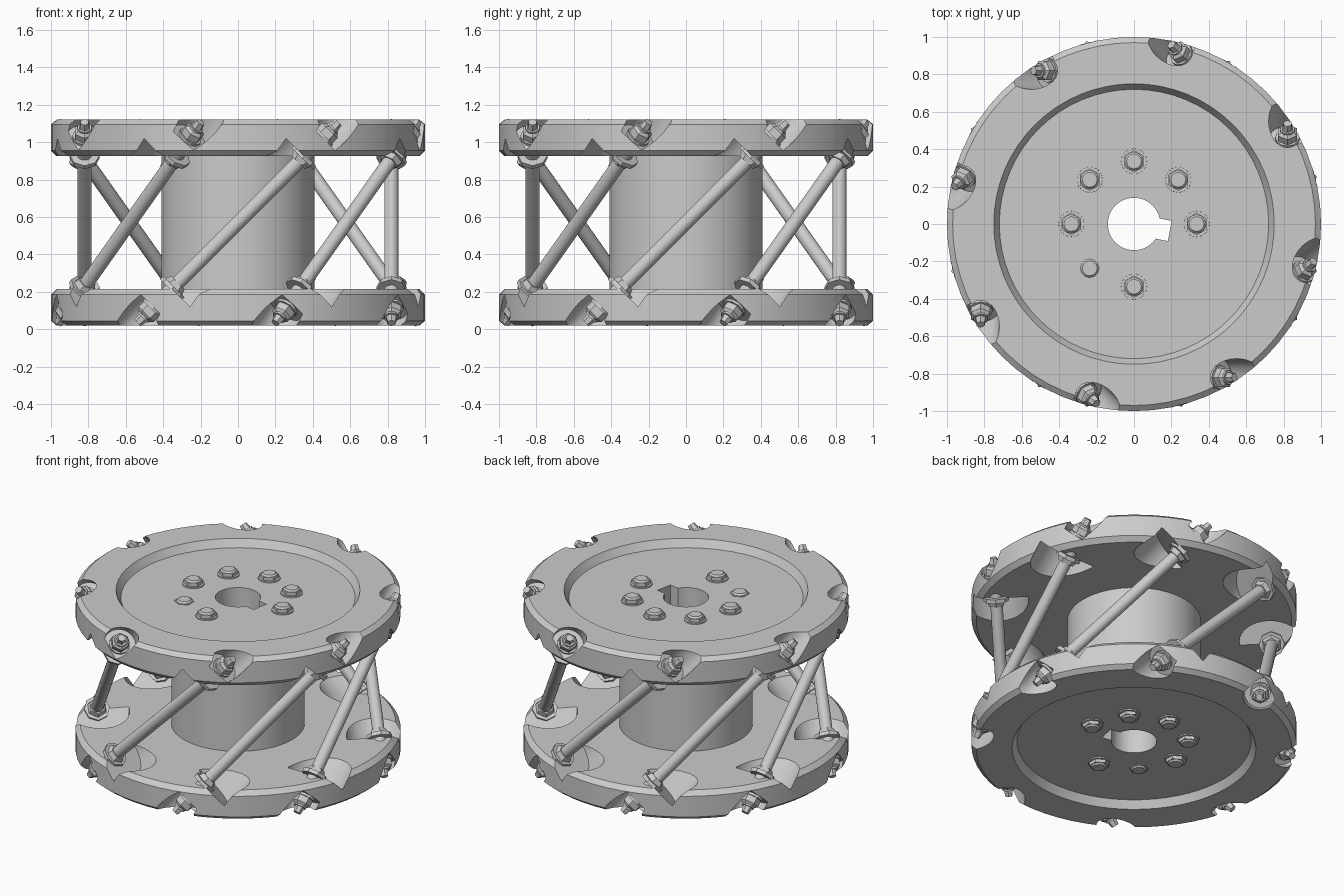
import bpy, bmesh, math
from mathutils import Vector, Matrix

cube = bpy.data.objects.get("Cube")
if cube:
    bpy.data.objects.remove(cube, do_unlink=True)

steel = bpy.data.materials.new("grey steel")
steel.use_nodes = True
GREY = (0.6, 0.6, 0.6, 1)
steel.diffuse_color = GREY
steel.node_tree.nodes["Principled BSDF"].inputs["Base Color"].default_value = GREY

MID = 0.57      # height of the symmetry plane
RODS = 8


def finish(bm, name, smooth=True):
    bmesh.ops.recalc_face_normals(bm, faces=bm.faces)
    me = bpy.data.meshes.new(name)
    bm.to_mesh(me)
    bm.free()
    me.materials.append(steel)
    ob = bpy.data.objects.new(name, me)
    bpy.context.collection.objects.link(ob)
    if smooth:
        shade(ob)
    return ob


def shade(ob):
    bpy.ops.object.select_all(action='DESELECT')
    ob.select_set(True)
    bpy.context.view_layer.objects.active = ob
    bpy.ops.object.shade_smooth_by_angle(angle=math.radians(25))


def bar(bm, a, b, r1, r2=None, sides=24):
    """Cylinder or cone between two points."""
    a, b = Vector(a), Vector(b)
    d = b - a
    m = Matrix.Translation((a + b) / 2) @ d.to_track_quat('Z', 'Y').to_matrix().to_4x4()
    bmesh.ops.create_cone(bm, cap_ends=True, segments=sides, radius1=r1,
                          radius2=r1 if r2 is None else r2, depth=d.length, matrix=m)


def on_rod(k, t):
    """Point at distance t from the middle of slanted rod k."""
    s = t / math.sqrt(2)
    p = Vector((s, -0.82, MID + s))
    return Matrix.Rotation(2 * math.pi * k / RODS, 3, 'Z') @ p


# Spool body: two rimmed discs, hub and bore, turned from a half profile
half = [(0.14, 0.50), (0.72, 0.50), (0.75, 0.55), (0.97, 0.55), (1.0, 0.525),
        (1.0, 0.385), (0.97, 0.355), (0.41, 0.355)]
profile = half + [(r, -z) for r, z in reversed(half)]
bm = bmesh.new()
SEG = 64
rings = []
for i in range(SEG):
    a = 2 * math.pi * i / SEG
    rings.append([bm.verts.new((r * math.cos(a), r * math.sin(a), MID + z)) for r, z in profile])
for i in range(SEG):
    p, q = rings[i], rings[(i + 1) % SEG]
    for j in range(len(profile)):
        n = (j + 1) % len(profile)
        bm.faces.new((p[j], q[j], q[n], p[n]))
body = finish(bm, "spool_body", False)

# Pockets around the rod ends and the keyway, cut from the body
bm = bmesh.new()
for k in range(RODS):
    for s in (-1, 1):
        bar(bm, on_rod(k, s * 0.50), on_rod(k, s * 0.15), 0.20, sides=40)
        bar(bm, on_rod(k, s * 0.64), on_rod(k, s * 0.95), 0.10, sides=32)
key = Matrix.Rotation(math.radians(-11), 4, 'Z') @ Matrix.Translation((0.14, 0, MID))
bmesh.ops.create_cube(bm, size=1, matrix=key @ Matrix.Diagonal((0.11, 0.11, 1.6, 1)))
cutter = finish(bm, "pocket_cutter", False)
cutter.hide_render = True
mod = body.modifiers.new("pockets", 'BOOLEAN')
mod.object = cutter
mod.operation = 'DIFFERENCE'
mod.solver = 'EXACT'
bpy.context.view_layer.objects.active = body
bpy.ops.object.modifier_apply(modifier=mod.name)
bpy.data.objects.remove(cutter, do_unlink=True)
shade(body)

# Slanted tie rods with washers, nuts and pointed ends
for k in range(RODS):
    bm = bmesh.new()
    bar(bm, on_rod(k, -0.72), on_rod(k, 0.72), 0.038)
    finish(bm, f"tie_rod_{k + 1}")
    bm = bmesh.new()
    for s in (-1, 1):
        def piece(t1, t2, r1, r2=None, sides=6):
            bar(bm, on_rod(k, s * t1), on_rod(k, s * t2), r1, r2, sides)
        piece(0.51, 0.485, 0.08, sides=8)
        piece(0.49, 0.455, 0.065, 0.05)
        piece(0.63, 0.655, 0.065, sides=12)
        piece(0.65, 0.695, 0.058)
        piece(0.695, 0.715, 0.058, 0.035)
        piece(0.71, 0.76, 0.032, 0.024)
    finish(bm, f"rod_nuts_{k + 1}", False)

# Ring of hub bolts on both ends; two of them sit deeper
for side, label in ((1, "top"), (-1, "bottom")):
    bm = bmesh.new()
    for k in range(8):
        a = math.pi * k / 4
        x, y = 0.335 * math.cos(a), 0.335 * math.sin(a)
        sink = {5: 0.025, 7: 0.04}.get(k, 0)

        def stage(z1, z2, r1, r2, sides):
            bar(bm, (x, y, MID + side * (z1 - sink)), (x, y, MID + side * (z2 - sink)), r1, r2, sides)
        stage(0.48, 0.508, 0.07, 0.068, 24)
        stage(0.50, 0.53, 0.06, 0.06, 6)
        stage(0.53, 0.54, 0.05, 0.04, 12)
    finish(bm, f"hub_bolts_{label}", False)
